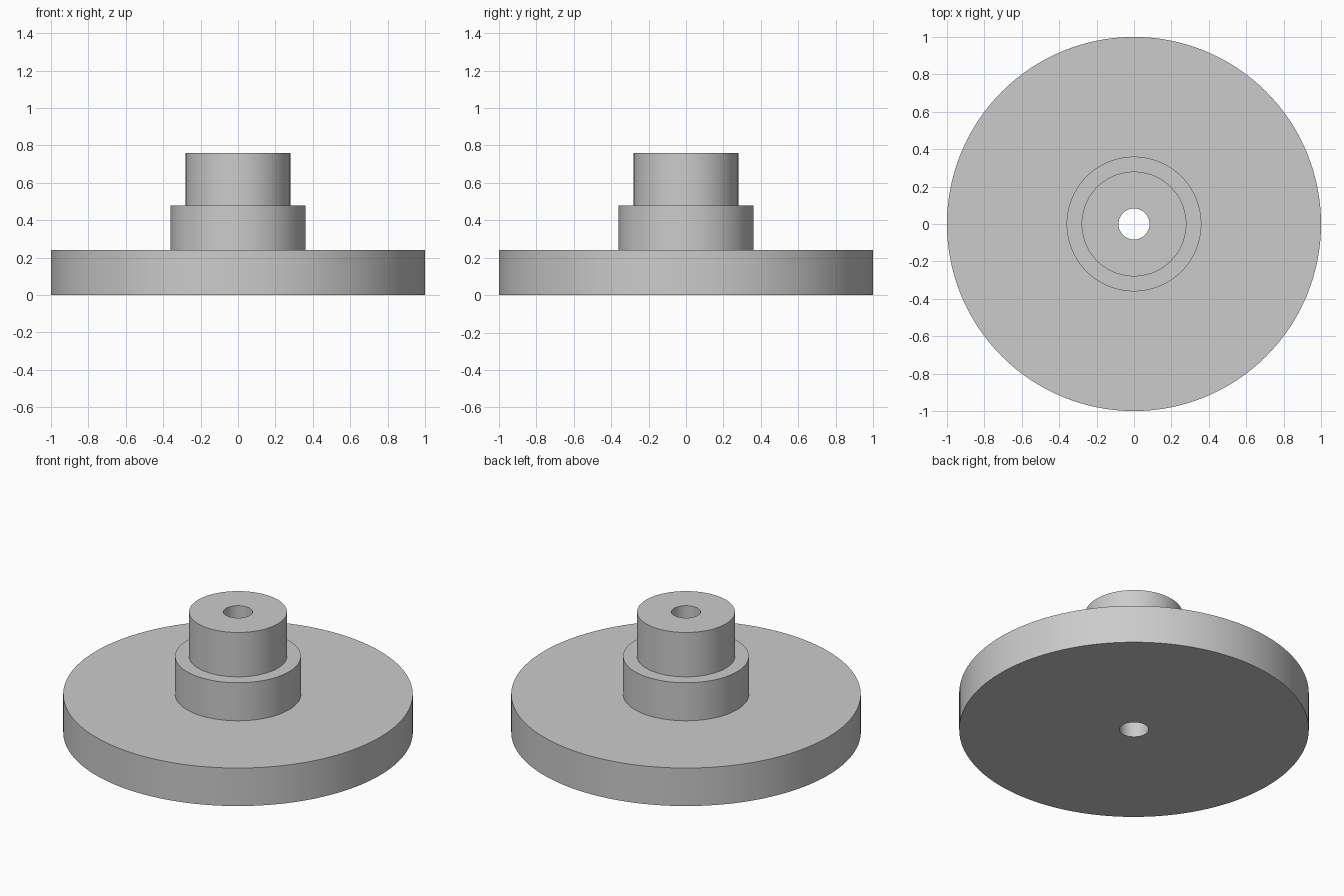
import bpy
import bmesh
import math

SEGMENTS = 128

cube = bpy.data.objects.get("Cube")
if cube:
    bpy.data.objects.remove(cube, do_unlink=True)

# Plain grey material
grey = bpy.data.materials.new("plain_grey")
grey.use_nodes = True
colour = (0.6, 0.6, 0.6, 1)
grey.diffuse_color = colour
grey.node_tree.nodes["Principled BSDF"].inputs["Base Color"].default_value = colour

# Half section as (radius, height): flange, shoulder, boss and through bore
bore, boss, shoulder, flange = 0.083, 0.28, 0.36, 1.0
flange_top, shoulder_top, boss_top = 0.24, 0.48, 0.76
profile = [
    (bore, 0), (flange, 0),
    (flange, flange_top), (shoulder, flange_top),
    (shoulder, shoulder_top), (boss, shoulder_top),
    (boss, boss_top), (bore, boss_top),
]

# Turn the closed section around the z axis
bm = bmesh.new()
verts = [bm.verts.new((r, 0, z)) for r, z in profile]
edges = [bm.edges.new((v, verts[(i + 1) % len(verts)])) for i, v in enumerate(verts)]
bmesh.ops.spin(bm, geom=verts + edges, cent=(0, 0, 0), axis=(0, 0, 1),
               angle=math.tau, steps=SEGMENTS, use_merge=True)
bmesh.ops.remove_doubles(bm, verts=bm.verts, dist=0.0001)
bmesh.ops.recalc_face_normals(bm, faces=bm.faces)

mesh = bpy.data.meshes.new("flanged_hub")
bm.to_mesh(mesh)
bm.free()
mesh.materials.append(grey)

hub = bpy.data.objects.new("flanged_hub", mesh)
bpy.context.collection.objects.link(hub)

# Smooth round walls, sharp rims
bpy.ops.object.select_all(action="DESELECT")
hub.select_set(True)
bpy.context.view_layer.objects.active = hub
bpy.ops.object.shade_smooth_by_angle(angle=math.radians(30))
